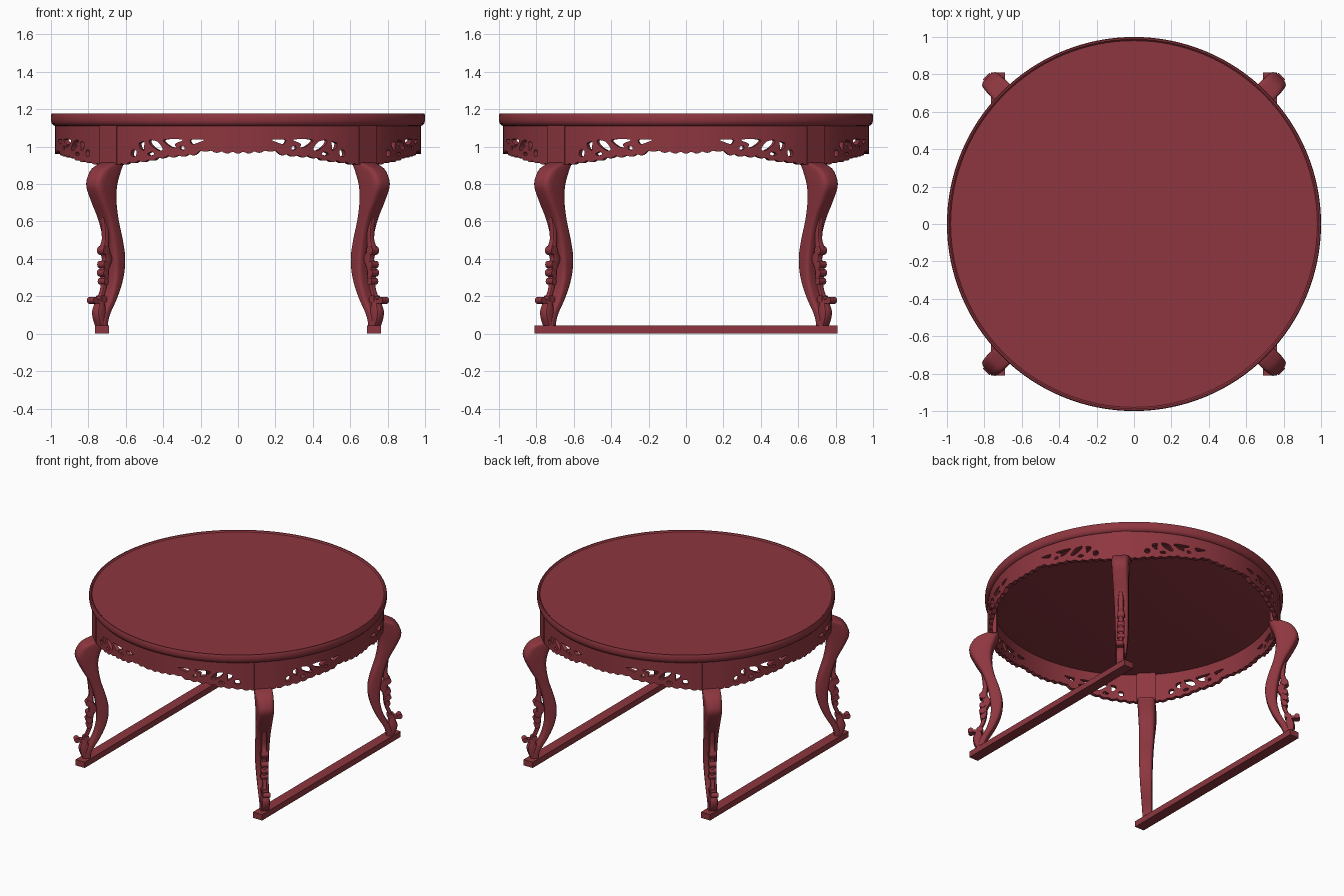
import bpy, bmesh, math
from math import sin, cos, pi, radians
from mathutils import Matrix

if "Cube" in bpy.data.objects:
    bpy.data.objects.remove(bpy.data.objects["Cube"], do_unlink=True)

# One red lacquer for everything
lacquer = bpy.data.materials.new("red_lacquer")
lacquer.use_nodes = True
RED = (0.27, 0.037, 0.05, 1)
lacquer.diffuse_color = RED
lacquer.node_tree.nodes["Principled BSDF"].inputs["Base Color"].default_value = RED


def finish(name, bm, angle=35):
    bmesh.ops.recalc_face_normals(bm, faces=bm.faces[:])
    mesh = bpy.data.meshes.new(name)
    bm.to_mesh(mesh)
    bm.free()
    mesh.materials.append(lacquer)
    ob = bpy.data.objects.new(name, mesh)
    bpy.context.scene.collection.objects.link(ob)
    smooth(ob, angle)
    return ob


def smooth(ob, angle=35):
    bpy.ops.object.select_all(action='DESELECT')
    ob.select_set(True)
    bpy.context.view_layer.objects.active = ob
    bpy.ops.object.shade_smooth_by_angle(angle=radians(angle))


def bridge(bm, rings, caps=True, loop=False):
    """Skin a list of closed vertex rings."""
    n = len(rings[0])
    pairs = list(zip(rings, rings[1:])) + ([(rings[-1], rings[0])] if loop else [])
    for a, b in pairs:
        for i in range(n):
            j = (i + 1) % n
            bm.faces.new((a[i], a[j], b[j], b[i]))
    if caps and not loop:
        bm.faces.new(rings[0])
        bm.faces.new(rings[-1])


def smooth_rows(rows, steps=4):
    """Catmull-Rom through the rows."""
    out = []
    for i in range(len(rows) - 1):
        a, b, c, d = rows[max(i - 1, 0)], rows[i], rows[i + 1], rows[min(i + 2, len(rows) - 1)]
        for s in range(steps):
            t = s / steps
            out.append([q + 0.5 * t * (r - p + t * (2 * p - 5 * q + 4 * r - w + t * (3 * (q - r) + w - p)))
                        for p, q, r, w in zip(a, b, c, d)])
    return out + [rows[-1]]


def loft(bm, rows, power=0.45, sides=20):
    """Rounded sections given as height, inner radius, outer radius, half width."""
    rings = []
    for z, r0, r1, w in smooth_rows(rows):
        ring = []
        for k in range(sides):
            c, s = cos(2 * pi * (k + .5) / sides), sin(2 * pi * (k + .5) / sides)
            x = math.copysign(abs(c) ** power, c) * (r1 - r0) / 2 + (r0 + r1) / 2
            ring.append(bm.verts.new((x, math.copysign(abs(s) ** power, s) * w, z)))
        rings.append(ring)
    bridge(bm, rings)


def roller(bm, r, z, radius, width):
    """Small cylinder lying across the leg."""
    m = Matrix.Translation((r, 0, z)) @ Matrix.Rotation(pi / 2, 4, 'X')
    bmesh.ops.create_cone(bm, cap_ends=True, segments=16, radius1=radius,
                          radius2=radius, depth=width, matrix=m)


def box(bm, size, centre):
    m = Matrix.Translation(centre) @ Matrix.Diagonal((*size, 1))
    return bmesh.ops.create_cube(bm, size=1, matrix=m)["verts"]


# Round top with a low raised rim
SEG = 128
bm = bmesh.new()
profile = [(.975, 1.11), (.985, 1.113), (.996, 1.125), (1, 1.14), (1, 1.168),
           (.996, 1.176), (.988, 1.176), (.98, 1.167)]
bridge(bm, [[bm.verts.new((r * cos(2 * pi * i / SEG), r * sin(2 * pi * i / SEG), z))
             for i in range(SEG)] for r, z in profile])
finish("table_top", bm)

# Apron ring with a scalloped lower edge
EDGE = [(0, .968), (5, .97), (11, .98), (14, .958), (19, .95), (24, .945), (29, .926), (35, .918),
        (40, .905), (45, .903)]


def lower_edge(deg):
    d = abs((deg + 45) % 90 - 45)
    for (a, za), (b, zb) in zip(EDGE, EDGE[1:]):
        if d <= b:
            z = za + (zb - za) * (d - a) / (b - a)
            break
    return z if d > 40.5 else z + .006 - .012 * abs(sin(radians(d * 52 + 90)))


bm = bmesh.new()
rings = []
COLS = 480
for i in range(COLS):
    a = 2 * pi * i / COLS
    z = lower_edge(math.degrees(a))
    rings.append([bm.verts.new((r * cos(a), r * sin(a), h))
                  for r, h in ((.978, 1.113), (.978, z), (.95, z), (.95, 1.113))])
bridge(bm, rings, loop=True)
apron = finish("apron", bm)

# Pierced scrollwork: outlines in degrees from panel middle and height
HOLES = [
    [(10, 1.038), (15.6, 1.04), (14.6, 1.01), (12.5, 1.022)],
    [(16.5, 1.04), (25, 1.04), (22, 1.0), (19.5, .992), (20.5, 1.015)],
    [(17, 1.0), (18.5, 1.005), (18.6, .985), (17, .982)],
    [(26, 1.03), (29.5, 1.038), (28.5, 1.005), (25.5, .975), (24, .985)],
    [(30.5, 1.03), (33, 1.02), (32.5, .99), (30.8, .975), (31, 1.0)],
    [(28, .975), (30, .962), (29, .95), (27, .958)],
    [(33.5, .98), (35.5, .985), (36, .95), (34, .945)],
]


def round_off(pts):
    out = []
    for (a, b), (c, d) in zip(pts, pts[1:] + pts[:1]):
        out += [(.8 * a + .2 * c, .8 * b + .2 * d), (.2 * a + .8 * c, .2 * b + .8 * d)]
    return out


bm = bmesh.new()
for quarter in range(4):
    for side in (1, -1):
        for hole in HOLES:
            outline = [(radians(quarter * 90 + side * d), z) for d, z in round_off(round_off(hole))]
            bridge(bm, [[bm.verts.new((r * cos(a), r * sin(a), z)) for a, z in outline]
                        for r in (.9, 1.05)])
cutter = finish("scroll_cutter", bm)
cutter.hide_render = True
mod = apron.modifiers.new("piercing", 'BOOLEAN')
mod.operation = 'DIFFERENCE'
mod.solver = 'EXACT'
mod.object = cutter
bpy.context.view_layer.objects.active = apron
bpy.ops.object.modifier_apply(modifier=mod.name)
bpy.data.objects.remove(cutter, do_unlink=True)
smooth(apron)

# Cabriole leg: height, inner radius, outer radius, half width
LEG = [(.915, .91, .985, .058), (.9, .912, 1.03, .06), (.87, .925, 1.078, .06), (.8, .95, 1.11, .058),
       (.72, .957, 1.08, .054), (.61, .94, 1.02, .05), (.5, .905, .985, .047), (.4, .885, .968, .045),
       (.3, .897, .965, .042), (.2, .937, .99, .038), (.1, .995, 1.04, .034), (.04, 1.01, 1.05, .032)]
# Carved vine running down the outside of the leg
VINE = [(.62, .99, 1.03, .012), (.56, .985, 1.022, .02), (.5, .985, 1.02, .018), (.45, .985, 1.04, .022),
        (.4, .96, 1.02, .02), (.35, .985, 1.035, .022), (.3, .99, 1.03, .02), (.25, 1.0, 1.03, .016),
        (.18, 1.03, 1.06, .016)]
FOOT = [(.2, 1.03, 1.06, .02), (.16, 1.025, 1.07, .026), (.12, 1.015, 1.085, .03),
        (.08, 1.01, 1.08, .03), (.04, 1.015, 1.06, .03)]

for name, deg in (("back_left", 45), ("back_right", 135), ("front_right", 225), ("front_left", 315)):
    turn = Matrix.Rotation(radians(deg), 4, 'Z')

    bm = bmesh.new()
    loft(bm, LEG)
    leg = finish(name + "_leg", bm, 50)

    bm = bmesh.new()
    loft(bm, VINE, .7, 12)
    loft(bm, FOOT, .6, 12)
    for r, z, radius in ((1.018, .445, .024), (1.02, .37, .02), (1.022, .325, .02), (1.018, .28, .018),
                         (1.1, .178, .018), (1.035, .185, .02)):
        roller(bm, r, z, radius, .05)
    # Curled lip above the foot
    box(bm, (.07, .044, .02), (1.066, 0, .172))
    carving = finish(name + "_carving", bm)

    # Flat block joining leg and apron
    bm = bmesh.new()
    box(bm, (.06, .125, .21), (.953, 0, 1.008))
    block = finish(name + "_block", bm)

    for ob in (leg, carving, block):
        ob.data.transform(turn)

# Floor runners joining front and back feet
for name, side in (("left", 1), ("right", -1)):
    bm = bmesh.new()
    box(bm, (.075, 1.62, .043), (side * .727, 0, .0215))
    finish(name + "_floor_runner", bm)
